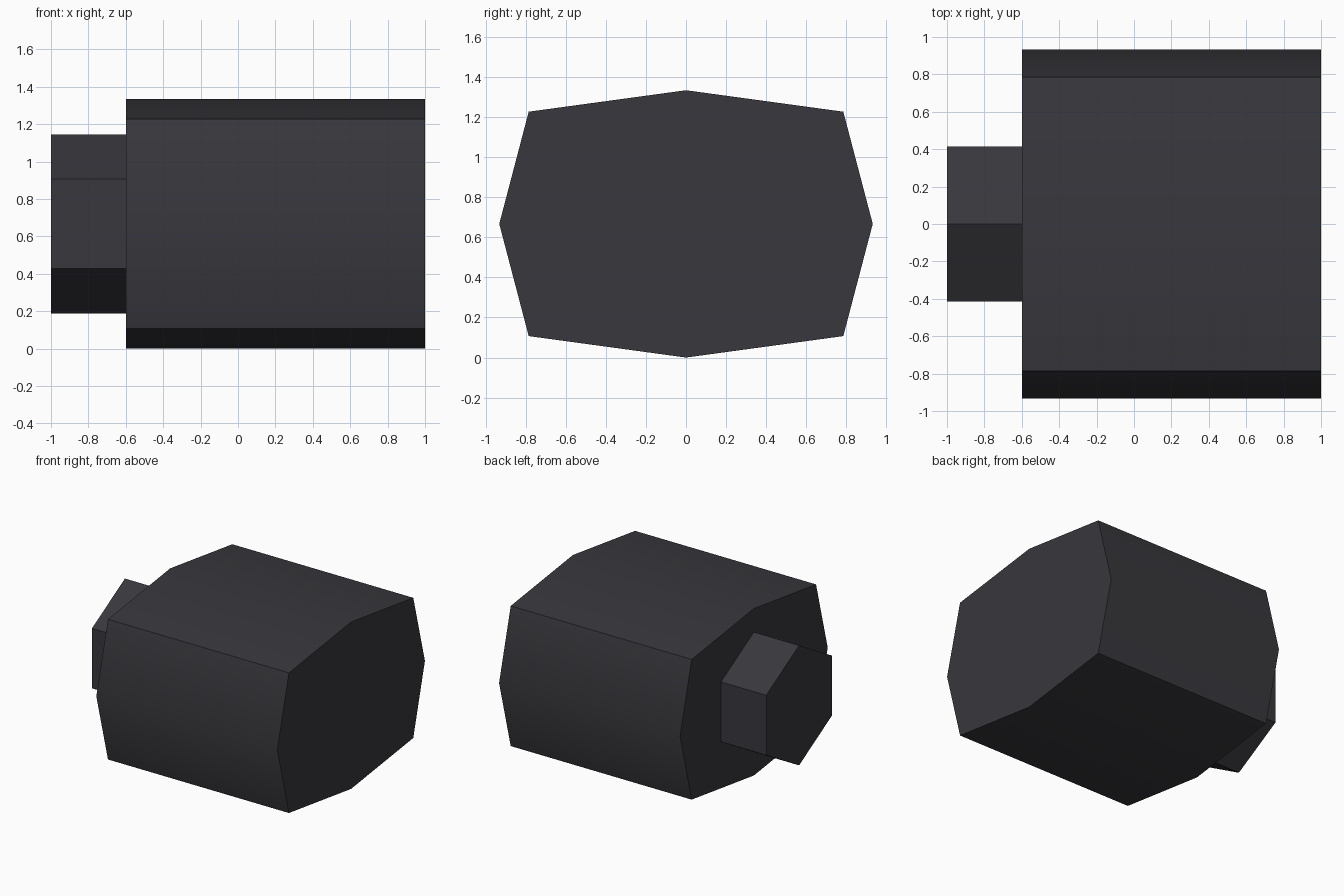
import bpy, bmesh, math

if "Cube" in bpy.data.objects:
    bpy.data.objects.remove(bpy.data.objects["Cube"])

CENTER_Z = 0.667

metal = bpy.data.materials.new("dark_grey")
metal.diffuse_color = (0.04, 0.039, 0.046, 1)
metal.use_nodes = True
metal.node_tree.nodes["Principled BSDF"].inputs["Base Color"].default_value = metal.diffuse_color


def prism(name, outline, x0, x1):
    """Extrude a (y, z) outline along x, capped at both ends."""
    bm = bmesh.new()
    ring = [bm.verts.new((x0, y, z + CENTER_Z)) for y, z in outline]
    cap = bm.faces.new(ring)
    ext = bmesh.ops.extrude_face_region(bm, geom=[cap], use_keep_orig=True)
    verts = [g for g in ext["geom"] if isinstance(g, bmesh.types.BMVert)]
    bmesh.ops.translate(bm, verts=verts, vec=(x1 - x0, 0, 0))
    bmesh.ops.recalc_face_normals(bm, faces=bm.faces)
    mesh = bpy.data.meshes.new(name)
    bm.to_mesh(mesh)
    bm.free()
    mesh.materials.append(metal)
    obj = bpy.data.objects.new(name, mesh)
    bpy.context.collection.objects.link(obj)
    return obj


# Wide body: bulged rectangle, soft along the bulges and sharp at the corners
body = prism("body", [(0, 0.667), (0.785, 0.56), (0.932, 0), (0.785, -0.56),
                      (0, -0.667), (-0.785, -0.56), (-0.932, 0), (-0.785, 0.56)],
             -0.6, 1.0)
bpy.context.view_layer.objects.active = body
body.select_set(True)
bpy.ops.object.shade_smooth_by_angle(angle=math.radians(35))

# Hexagonal peg on the left end
R = 0.479
prism("hex_peg", [(R * math.sin(i * math.pi / 3), R * math.cos(i * math.pi / 3))
                  for i in range(6)], -1.0, -0.6)
